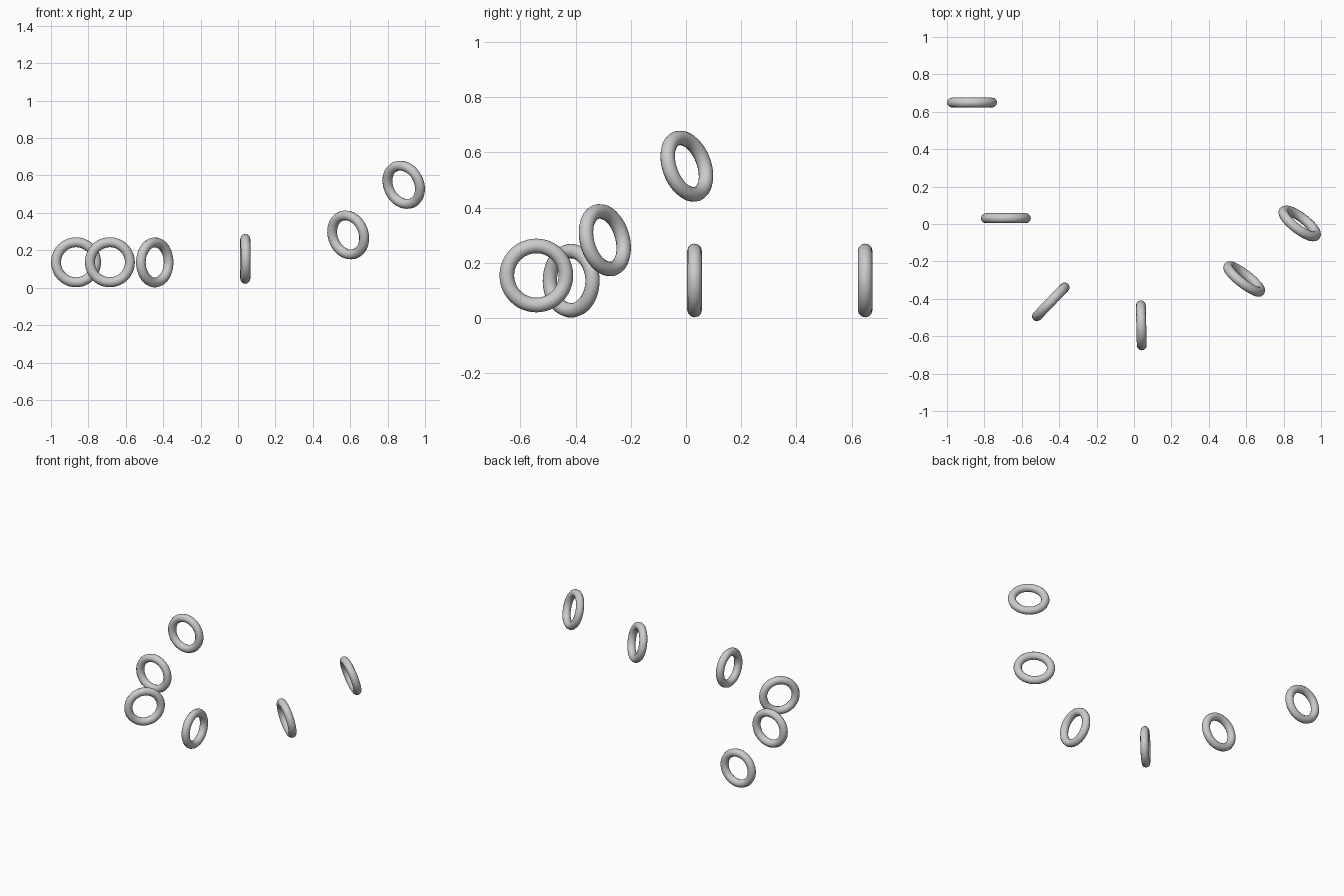
import bpy
from mathutils import Vector

if "Cube" in bpy.data.objects:
    bpy.data.objects.remove(bpy.data.objects["Cube"])

MAJOR, MINOR = 0.107, 0.0265


def ring(name, centre, axis):
    """Smooth torus whose hole points along the given axis."""
    rot = Vector(axis).to_track_quat('Z', 'Y').to_euler()
    bpy.ops.mesh.primitive_torus_add(
        major_radius=MAJOR, minor_radius=MINOR,
        major_segments=48, minor_segments=12,
        location=centre, rotation=rot)
    obj = bpy.context.object
    obj.name = name
    bpy.ops.object.shade_smooth()
    return obj


# Chain of rings along a curved path: centre, hole axis
rings = [
    ((-0.866, 0.649, 0.136), (0, 1, 0)),
    ((-0.685, 0.031, 0.136), (0, 1, 0)),
    ((-0.445, -0.416, 0.135), (0.72, -0.69, 0)),
    ((0.039, -0.542, 0.154), (1, 0.025, 0)),
    ((0.589, -0.294, 0.282), (0.60, 0.77, 0.22)),
    ((0.886, 0.003, 0.550), (0.58, 0.76, 0.29)),
]
for i, (centre, axis) in enumerate(rings, 1):
    ring(f"ring_{i}", centre, axis)
